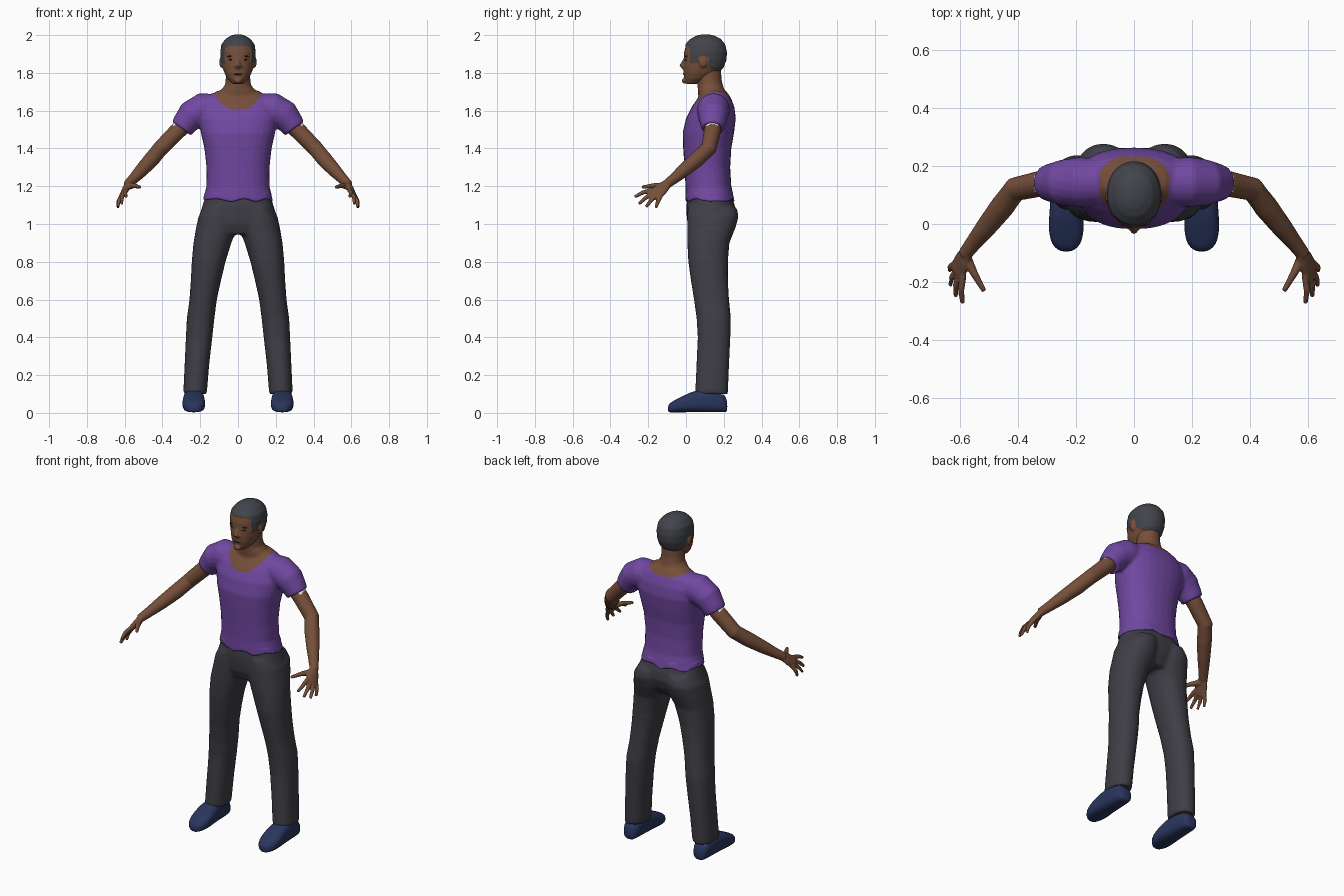
import bpy, bmesh
from math import cos, sin, pi
from mathutils import Vector, Matrix

cube = bpy.data.objects.get("Cube")
if cube:
    bpy.data.objects.remove(cube)


def material(name, rgb):
    m = bpy.data.materials.new(name)
    m.use_nodes = True
    m.diffuse_color = (*rgb, 1)
    m.node_tree.nodes["Principled BSDF"].inputs["Base Color"].default_value = (*rgb, 1)
    return m


SKIN = material("brown skin", (0.18, 0.078, 0.042))
SHIRT = material("purple cloth", (0.165, 0.065, 0.36))
PANTS = material("charcoal cloth", (0.048, 0.048, 0.06))
SHOES = material("navy leather", (0.022, 0.036, 0.11))
HAIR = material("grey black hair", (0.055, 0.058, 0.072))
DARK = material("dark features", (0.035, 0.02, 0.016))
WHITE = material("white trim", (0.8, 0.8, 0.8))


def spow(v, p):
    return abs(v) ** p * (1 if v >= 0 else -1)


def loft(bm, rings, n=28, e=2.0):
    """Closed skin through rings of (centre, half axis u, half axis v)."""
    loops = []
    for c, u, v in rings:
        ts = [2 * pi * i / n for i in range(n)]
        loops.append([bm.verts.new(Vector(c) + Vector(u) * spow(cos(t), 2 / e)
                                   + Vector(v) * spow(sin(t), 2 / e)) for t in ts])
    for a, b in zip(loops, loops[1:]):
        for i in range(n):
            j = (i + 1) % n
            bm.faces.new((a[i], a[j], b[j], b[i]))
    bm.faces.new(loops[0][::-1])
    bm.faces.new(loops[-1])


def stack(bm, rows, e=2.0):
    """Upright body form from rows of (z, x min, x max, y front, y back)."""
    loft(bm, [(((a + b) / 2, (f + k) / 2, z), ((b - a) / 2, 0, 0), (0, (k - f) / 2, 0))
              for z, a, b, f, k in rows], e=e)


def tube(bm, points, radii, n=18):
    """Round limb along a path."""
    pts = [Vector(p) for p in points]
    rings = []
    for i, p in enumerate(pts):
        d = (pts[min(i + 1, len(pts) - 1)] - pts[max(i - 1, 0)]).normalized()
        u = d.cross(Vector((0.2, 0.7, 0.7))).normalized()
        rings.append((p, u * radii[i], d.cross(u) * radii[i]))
    loft(bm, rings, n)


def ball(bm, c, size):
    m = Matrix.Translation(c) @ Matrix.Diagonal((*size, 1))
    bmesh.ops.create_uvsphere(bm, u_segments=16, v_segments=10, radius=1, matrix=m)


def finish(bm, name, mats, voxel=0, smooth=3, rule=None, subsurf=0):
    """Fuse the overlapping forms, smooth them and colour faces by rule."""
    bmesh.ops.recalc_face_normals(bm, faces=bm.faces)
    me = bpy.data.meshes.new(name)
    bm.to_mesh(me)
    bm.free()
    ob = bpy.data.objects.new(name, me)
    bpy.context.collection.objects.link(ob)
    if voxel:
        r = ob.modifiers.new("fuse", 'REMESH')
        r.mode, r.voxel_size = 'VOXEL', voxel
        s = ob.modifiers.new("smooth", 'SMOOTH')
        s.iterations = smooth
    if subsurf:
        ob.modifiers.new("round", 'SUBSURF').levels = subsurf
    bpy.context.view_layer.update()
    new = bpy.data.meshes.new_from_object(ob.evaluated_get(bpy.context.evaluated_depsgraph_get()))
    ob.modifiers.clear()
    ob.data = new
    new.name = name
    new.materials.clear()
    for m in mats:
        new.materials.append(m)
    for p in new.polygons:
        p.use_smooth = True
        p.material_index = rule(p.center, p.normal) if rule else 0
    return ob


def mirrored(s, pts):
    return [(s * p[0], p[1], p[2]) for p in pts]


# Shirt, shoulders, sleeves and neck
bm = bmesh.new()
stack(bm, [(z, -w, w, f, k) for z, w, f, k in (
    (1.125, .186, -.004, .258), (1.2, .167, -.003, .24), (1.3, .167, -.008, .234),
    (1.4, .178, -.015, .24), (1.48, .196, -.018, .254), (1.56, .212, 0, .264),
    (1.62, .205, .03, .256), (1.67, .165, .065, .237), (1.705, .11, .09, .212))], 2.3)
loft(bm, [((0, y, z), (w, 0, 0), (0, d, 0)) for z, y, w, d in (
    (1.62, .14, .12, .07), (1.70, .135, .1, .072), (1.735, .128, .069, .067),
    (1.77, .122, .065, .066), (1.83, .12, .064, .066))])
for s in (1, -1):
    tube(bm, mirrored(s, [(.1, .145, 1.61), (.19, .145, 1.607), (.248, .143, 1.575),
                          (.278, .143, 1.535), (.3, .142, 1.505)]), (.08, .087, .08, .069, .062))


def neckline(c, n):
    edge = 1.603 if c.y < .12 else 1.672
    x = min(abs(c.x) / .13, 1)
    return int(c.z > edge + (1.703 - edge) * x ** 2.6 and abs(c.x) < .13)


shirt = finish(bm, "shirt_and_neck", [SHIRT, SKIN], .008, 5, neckline)
for v in shirt.data.vertices:       # uneven hem
    if v.co.z < 1.16:
        v.co.z += .007 * sin(v.co.x * 45 + v.co.y * 20)

# Trousers
bm = bmesh.new()
stack(bm, [(z, -w, w, f, k) for z, w, f, k in (
    (1.165, .168, .012, .235), (1.1, .187, .002, .258), (1.05, .203, .003, .265),
    (1.0, .212, .008, .25), (.945, .19, .03, .215))], 2.3)
leg = ((1.09, .015, .18, .01, .268), (1.04, .005, .209, .006, .279), (.98, .005, .222, .006, .262),
       (.9, .035, .236, .007, .23), (.8, .066, .245, .012, .222), (.7, .09, .25, .026, .222),
       (.6, .112, .257, .042, .228), (.5, .125, .271, .056, .238), (.4, .136, .276, .062, .235),
       (.25, .153, .283, .055, .228), (.1, .165, .29, .048, .222))
for s in (1, -1):
    stack(bm, [(z, s * a, s * b, f, k) for z, a, b, f, k in leg], 2.2)
finish(bm, "trousers", [PANTS], .01, 4)

# Arms and hands
for s, side in ((1, "left"), (-1, "right")):
    bm = bmesh.new()
    tube(bm, mirrored(s, [(.24, .145, 1.57), (.32, .14, 1.492), (.41, .12, 1.40), (.455, .06, 1.345),
                          (.51, -.01, 1.285), (.55, -.06, 1.243), (.585, -.105, 1.208)]),
         (.046, .045, .042, .042, .036, .029, .024))
    across = Vector((-.42, -.75, .5)).normalized()
    along = Vector((.035, -.07, -.06)).normalized()
    across = (across - along * across.dot(along)).normalized()
    thick = across.cross(along)
    flip = Matrix.Diagonal((s, 1, 1))
    knuckle = Vector((.608, -.163, 1.158))
    loft(bm, [(flip @ Vector(c), flip @ (across * w), flip @ (thick * t)) for c, w, t in (
        ((.572, -.088, 1.223), .022, .02), ((.592, -.125, 1.19), .036, .018),
        (knuckle, .042, .015), (knuckle + along * .012, .036, .01))], 16)
    tips = ((.592, -.272, 1.143), (.616, -.25, 1.106), (.634, -.212, 1.09), (.636, -.16, 1.085))
    for i, tip in enumerate(tips):
        base = knuckle + across * (.031 - .0205 * i) - along * .01
        mid = base.lerp(Vector(tip), .55) + Vector((.006, 0, .006))
        tube(bm, mirrored(s, [base, mid, tip]), (.0125, .0115, .0085), 10)
    tube(bm, mirrored(s, [(.58, -.115, 1.2), (.55, -.175, 1.203), (.517, -.232, 1.195)]),
         (.019, .0135, .009), 10)

    def cuff(c, n, s=s):
        return int(.29 < s * c.x < .345 and s * n.x > .35 and .11 < c.y < .17 and c.z > 1.51)

    finish(bm, side + "_arm", [SKIN, WHITE], .005, 3, cuff)

# Head with nose, lips, chin and ears
bm = bmesh.new()
stack(bm, [(z, -w, w, f, k) for z, w, f, k in (
    (1.742, .03, .002, .06), (1.77, .056, -.009, .125), (1.80, .072, -.014, .168),
    (1.83, .082, -.014, .196), (1.87, .088, -.012, .211), (1.91, .09, -.01, .213),
    (1.95, .084, 0, .204), (1.978, .062, .027, .18), (1.993, .038, .055, .15),
    (2.0, .015, .085, .12))], 2.15)
tube(bm, [(0, .004, 1.885), (0, -.01, 1.86), (0, -.022, 1.84), (0, -.008, 1.826)],
     (.01, .011, .014, .012), 12)
ball(bm, (0, -.01, 1.758), (.022, .012, .014))
for s in (1, -1):
    ball(bm, (s * .014, -.012, 1.834), (.01, .01, .008))
    ball(bm, (s * .088, .092, 1.858), (.011, .022, .031))


def hair_rule(c, n):
    if c.y < .025:
        edge = 1.945
    elif c.y < .07:
        edge = 1.86
    elif c.y < .118:
        edge = 1.888
    else:
        edge = 1.84 - (c.y - .118) * .65
    return int(c.z > edge)


head = finish(bm, "head", [SKIN, HAIR], .005, 3, hair_rule)
lift = {}
for p in head.data.polygons:        # raise the hair above the skin
    if p.material_index:
        for i in p.vertices:
            lift[i] = head.data.vertices[i].normal.copy()
for i, n in lift.items():
    head.data.vertices[i].co += n * .004

# Eyes, brows and mouth
bm = bmesh.new()
for s in (1, -1):
    ball(bm, (s * .036, .001, 1.87), (.013, .007, .005))
    ball(bm, (s * .038, .003, 1.888), (.019, .008, .004))
ball(bm, (0, -.009, 1.793), (.024, .008, .004))
finish(bm, "eyes_brows_mouth", [DARK])

# Shoes with a pale heel trim
shoe = ((.219, .06, .028), (.205, .1, .046), (.13, .125, .054), (.05, .118, .057), (-.005, .092, .062),
        (-.055, .067, .057), (-.083, .052, .04), (-.096, .036, .016))
for s, side in ((1, "left"), (-1, "right")):
    bm = bmesh.new()
    loft(bm, [((s * .234, y, h / 2 + .003), (w, 0, 0), (0, 0, h / 2)) for y, h, w in shoe], 24, 2.8)
    finish(bm, side + "_shoe", [SHOES, WHITE], subsurf=1,
           rule=lambda c, n: int(c.y > .16 and .098 < c.z < .106))
